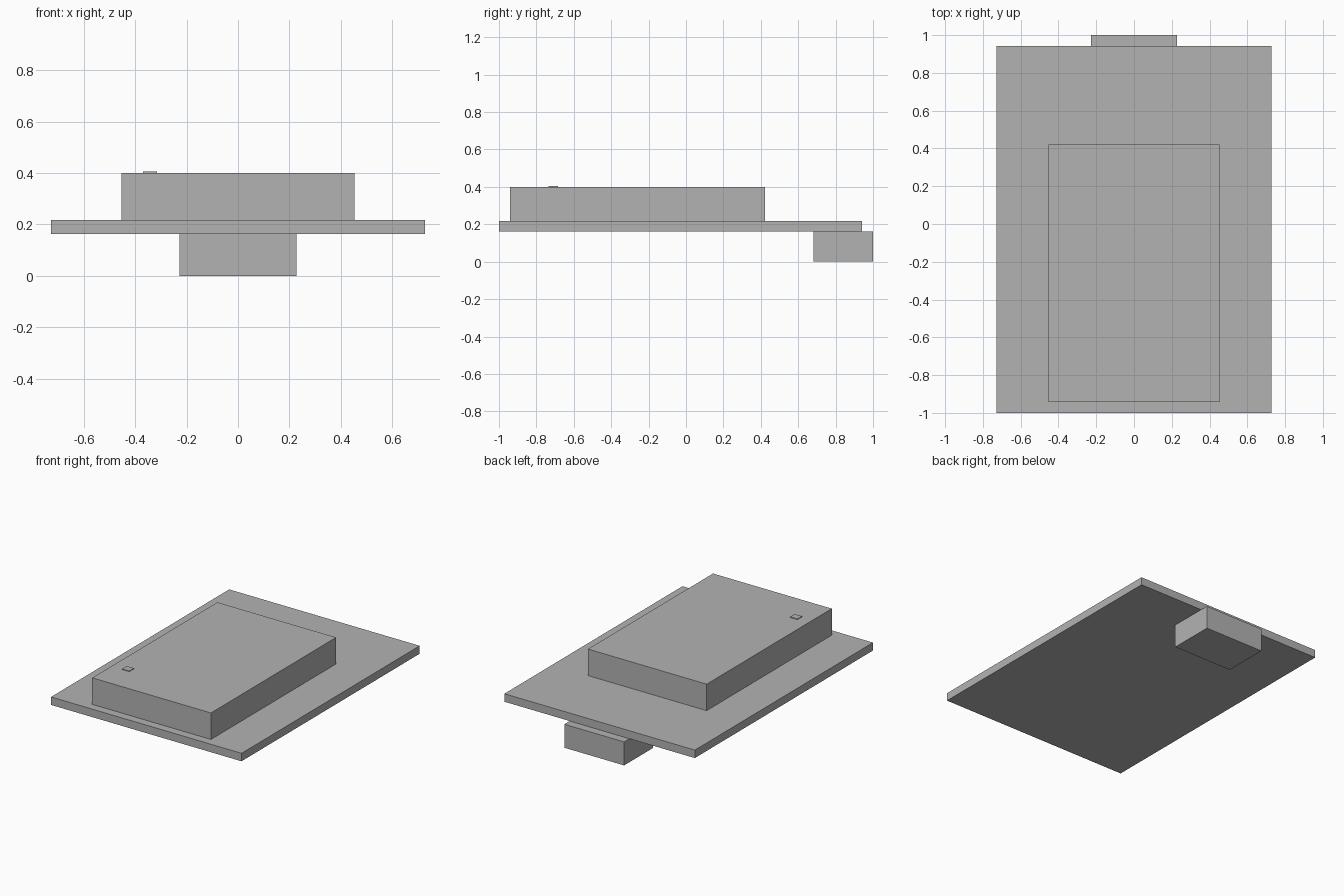
import bpy
import bmesh
from mathutils import Vector

if "Cube" in bpy.data.objects:
    bpy.data.objects.remove(bpy.data.objects["Cube"], do_unlink=True)

# One plain grey for every part
grey = bpy.data.materials.new("plain_grey")
grey.use_nodes = True
colour = (0.45, 0.45, 0.45, 1)
grey.diffuse_color = colour
grey.node_tree.nodes["Principled BSDF"].inputs["Base Color"].default_value = colour


def box(name, low, high):
    """Flat-shaded box spanning two opposite corners."""
    low, high = Vector(low), Vector(high)
    bm = bmesh.new()
    bmesh.ops.create_cube(bm, size=1)
    bmesh.ops.scale(bm, vec=high - low, verts=bm.verts)
    mesh = bpy.data.meshes.new(name)
    bm.to_mesh(mesh)
    bm.free()
    mesh.materials.append(grey)
    obj = bpy.data.objects.new(name, mesh)
    obj.location = (low + high) / 2
    bpy.context.collection.objects.link(obj)
    return obj


# Flat board
box("board", (-0.727, -1, 0.162), (0.727, 0.942, 0.217))
# Raised block on top, towards the front
box("top_block", (-0.453, -0.942, 0.217), (0.453, 0.422, 0.4))
# Socket below, overhanging the back edge
box("rear_socket", (-0.228, 0.683, 0), (0.228, 1, 0.162))
# Small square marker on the block
box("corner_marker", (-0.37, -0.735, 0.4), (-0.315, -0.685, 0.405))
